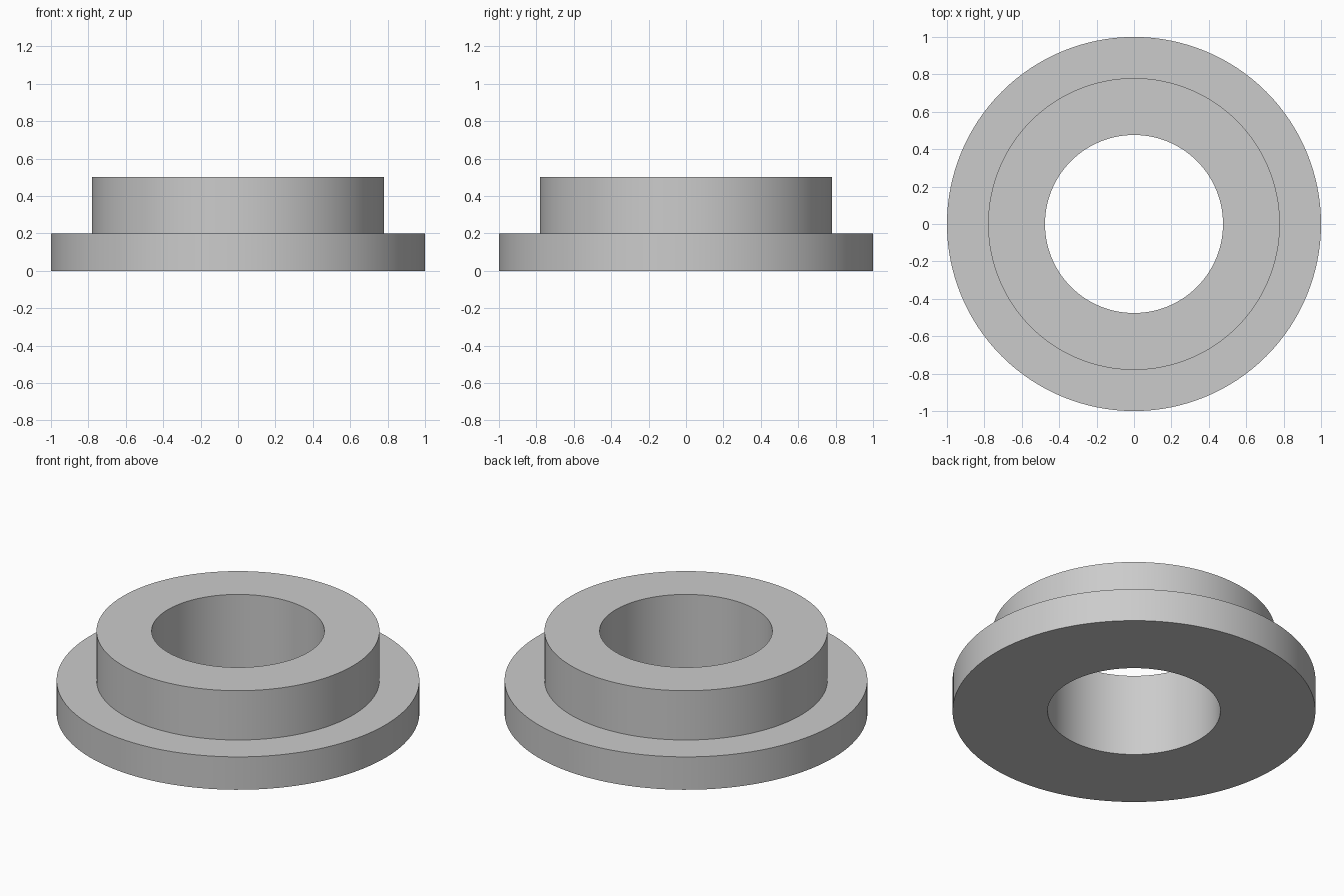
import bpy
import bmesh
import math
from mathutils import Matrix

SEGMENTS = 128
BORE, HUB, FLANGE = 0.476, 0.78, 1.0
FLANGE_TOP, HUB_TOP = 0.2, 0.5

cube = bpy.data.objects.get("Cube")
if cube:
    bpy.data.objects.remove(cube, do_unlink=True)

# Plain grey metal
grey = bpy.data.materials.new("grey_metal")
grey.use_nodes = True
colour = (0.6, 0.6, 0.6, 1.0)
grey.diffuse_color = colour
grey.node_tree.nodes["Principled BSDF"].inputs["Base Color"].default_value = colour


def lathe(name, profile, material):
    """Revolve a closed (radius, height) profile around the z axis."""
    bm = bmesh.new()
    rings = []
    for i in range(SEGMENTS):
        turn = Matrix.Rotation(math.tau * i / SEGMENTS, 3, "Z")
        rings.append([bm.verts.new(turn.col[0] * r + turn.col[2] * z) for r, z in profile])
    count = len(profile)
    for i, ring in enumerate(rings):
        following = rings[(i + 1) % SEGMENTS]
        for j in range(count):
            k = (j + 1) % count
            bm.faces.new((ring[j], following[j], following[k], ring[k]))
    bmesh.ops.recalc_face_normals(bm, faces=bm.faces)
    mesh = bpy.data.meshes.new(name)
    bm.to_mesh(mesh)
    bm.free()
    mesh.materials.append(material)
    obj = bpy.data.objects.new(name, mesh)
    bpy.context.collection.objects.link(obj)
    return obj


# Flanged bushing: wide base flange, raised hub and a through bore
bushing = lathe("flanged_bushing", [
    (BORE, 0), (FLANGE, 0), (FLANGE, FLANGE_TOP),
    (HUB, FLANGE_TOP), (HUB, HUB_TOP), (BORE, HUB_TOP),
], grey)

# Smooth round walls with crisp rims
bpy.ops.object.select_all(action="DESELECT")
bushing.select_set(True)
bpy.context.view_layer.objects.active = bushing
bpy.ops.object.shade_smooth_by_angle(angle=math.radians(30))
